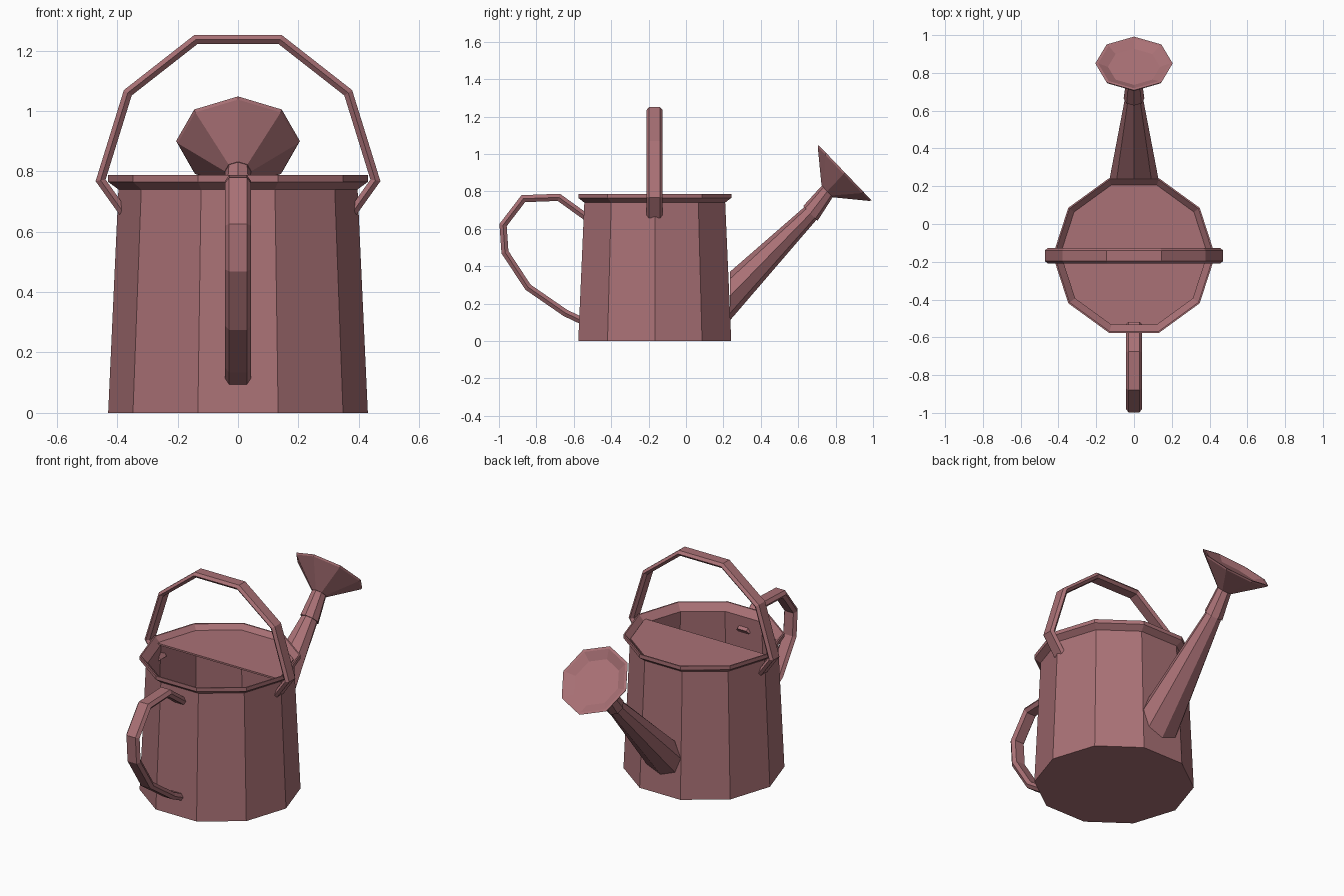
import bpy, bmesh
from math import cos, sin, pi
from mathutils import Vector

if "Cube" in bpy.data.objects:
    bpy.data.objects.remove(bpy.data.objects["Cube"])

mat = bpy.data.materials.new("dusty rose metal")
mat.diffuse_color = (0.40, 0.165, 0.18, 1)
mat.use_nodes = True
mat.node_tree.nodes["Principled BSDF"].inputs["Base Color"].default_value = mat.diffuse_color
CY = -0.167  # centre of the can in y


def make(name, rings, cap_start=True, cap_end=True):
    """Skin a list of equal-length point rings into a flat-shaded mesh."""
    bm = bmesh.new()
    vr = [[bm.verts.new(p) for p in r] for r in rings]
    n = len(rings[0])
    for a, b in zip(vr, vr[1:]):
        for i in range(n):
            j = (i + 1) % n
            bm.faces.new((a[i], a[j], b[j], b[i]))
    if cap_start:
        bm.faces.new(vr[0][::-1])
    if cap_end:
        bm.faces.new(vr[-1])
    bmesh.ops.recalc_face_normals(bm, faces=bm.faces)
    me = bpy.data.meshes.new(name)
    bm.to_mesh(me)
    bm.free()
    me.materials.append(mat)
    ob = bpy.data.objects.new(name, me)
    bpy.context.collection.objects.link(ob)
    return ob


def disc(centre, radius, v, n=8):
    """Ring spanned by the x axis and direction v."""
    c, v = Vector(centre), Vector(v).normalized()
    u = Vector((1, 0, 0))
    return [c + radius * (u * cos(2 * pi * i / n) + v * sin(2 * pi * i / n)) for i in range(n)]


def strap(name, path, side, half_w, half_t):
    """Sweep a flattened hexagon along a planar path with mitred corners."""
    pts = [Vector(p) for p in path]
    side = Vector(side)
    hexa = [(1, 0), (0.68, 1), (-0.68, 1), (-1, 0), (-0.68, -1), (0.68, -1)]
    rings = []
    for i, p in enumerate(pts):
        d0 = (p - pts[max(i - 1, 0)]).normalized()
        d1 = (pts[min(i + 1, len(pts) - 1)] - p).normalized()
        t = (d0 + d1).normalized()
        nrm = t.cross(side)
        miter = 1 / max(t.dot(d1 if d1.length else d0), 0.5)
        rings.append([p + side * a * half_w + nrm * b * half_t * miter for a, b in hexa])
    return make(name, rings)


# can body with flared rim, hollow inside
profile = [(0.43, 0), (0.396, 0.74), (0.43, 0.765), (0.43, 0.787), (0.422, 0.787),
           (0.385, 0.748), (0.417, 0.02)]
make("can_body", [disc((0, CY, z), r, (0, 1, 0), 10) for r, z in profile])

# half lid over the spout side
half = [(0.392 * cos(pi * i / 5), CY + 0.392 * sin(pi * i / 5)) for i in range(6)]
half = [(half[0][0], CY - 0.02)] + half + [(half[-1][0], CY - 0.02)]
make("half_lid", [[(x, y, z) for x, y in half] for z in (0.752, 0.762)])

# top carrying handle
arc = [(0.38, 0.665), (0.455, 0.77), (0.365, 1.06), (0.14, 1.236)]
arc += [(-x, z) for x, z in reversed(arc)]
strap("top_handle", [(x, CY - 0.001, z) for x, z in arc], (0, 1, 0), 0.042, 0.015)

# rear grip handle
grip = [(-0.53, 0.66), (-0.68, 0.768), (-0.87, 0.761), (-0.978, 0.62), (-0.968, 0.475),
        (-0.845, 0.288), (-0.645, 0.15), (-0.55, 0.105)]
strap("rear_handle", [(0, y, z) for y, z in grip], (1, 0, 0), 0.043, 0.019)

# tapered spout, neck and sprinkler rose
up = Vector((0, -0.69, 0.72))
axis = Vector((0, 0.72, 0.69))
make("spout", [disc((0, 0.235, 0.24), 0.13, (0, 0, 1)), disc((0, 0.675, 0.692), 0.046, up)])
make("spout_neck", [disc((0, 0.665, 0.682), 0.055, up), disc((0, 0.757, 0.802), 0.042, up)])
face = Vector((0, 0.85, 0.90))
make("sprinkler_rose", [disc((0, 0.755, 0.80), 0.044, up),
                        disc(face - axis * 0.01, 0.2, up),
                        disc(face, 0.205, up),
                        disc(face, 0.19, up),
                        disc(face - axis * 0.025, 0.138, up)])
